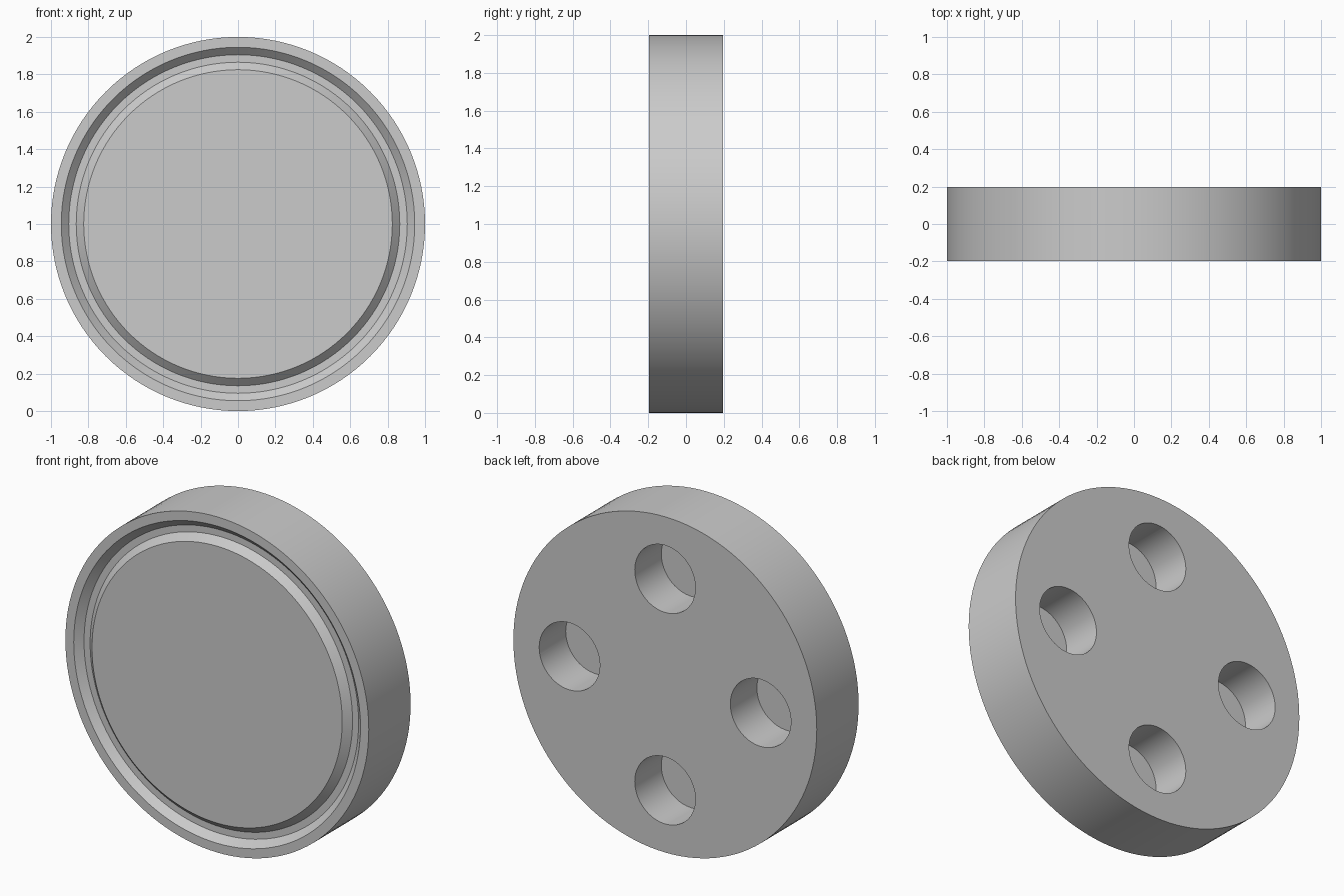
import bpy
import bmesh
from math import pi, sin, cos
from mathutils import Matrix, Vector

cube = bpy.data.objects.get("Cube")
if cube:
    bpy.data.objects.remove(cube, do_unlink=True)

HALF = 0.197        # half thickness of the disc
GROOVE = 0.04       # groove depth in the front face
HOLE_R, HOLE_DEPTH, HOLE_RING = 0.2, 0.25, 0.63
CENTRE = Vector((0, 0, 1))

grey = bpy.data.materials.new("plain grey")
grey.use_nodes = True
colour = (0.6, 0.6, 0.6, 1)
grey.diffuse_color = colour
grey.node_tree.nodes["Principled BSDF"].inputs["Base Color"].default_value = colour


def make_object(name, bm):
    mesh = bpy.data.meshes.new(name)
    bmesh.ops.recalc_face_normals(bm, faces=bm.faces)
    bm.to_mesh(mesh)
    bm.free()
    mesh.materials.append(grey)
    obj = bpy.data.objects.new(name, mesh)
    bpy.context.collection.objects.link(obj)
    return obj


def lathe(name, profile, steps=128):
    """Spin a (radius, y) profile round the y axis and close both ends."""
    bm = bmesh.new()
    verts = [bm.verts.new((r, y, 0)) for r, y in profile]
    edges = [bm.edges.new(pair) for pair in zip(verts, verts[1:])]
    bmesh.ops.spin(bm, geom=verts + edges, cent=(0, 0, 0), axis=(0, 1, 0),
                   angle=2 * pi, steps=steps, use_merge=True)
    bmesh.ops.remove_doubles(bm, verts=bm.verts, dist=0.0001)
    bmesh.ops.holes_fill(bm, edges=[e for e in bm.edges if e.is_boundary], sides=0)
    bmesh.ops.translate(bm, verts=bm.verts, vec=CENTRE)
    return make_object(name, bm)


# Disc with a sloped-wall ring groove in its front face
disc = lathe("disc_body", [
    (0.825, -HALF), (0.865, -HALF + GROOVE), (0.905, -HALF + GROOVE),
    (0.945, -HALF), (1, -HALF), (1, HALF), (0.825, HALF),
])

# Four blind holes cut into the back
bm = bmesh.new()
for i in range(4):
    a = i * pi / 2
    # twice the depth, centred on the back face
    place = Matrix.Translation(CENTRE + Vector((HOLE_RING * cos(a), HALF, HOLE_RING * sin(a))))
    bmesh.ops.create_cone(bm, cap_ends=True, segments=64, radius1=HOLE_R, radius2=HOLE_R,
                          depth=2 * HOLE_DEPTH, matrix=place @ Matrix.Rotation(pi / 2, 4, "X"))
cutter = make_object("hole_cutter", bm)
cutter.hide_render = True

cut = disc.modifiers.new("back holes", "BOOLEAN")
cut.operation = "DIFFERENCE"
cut.solver = "EXACT"
cut.object = cutter

bpy.ops.object.select_all(action="DESELECT")
disc.select_set(True)
bpy.context.view_layer.objects.active = disc
bpy.ops.object.modifier_apply(modifier=cut.name)
bpy.data.objects.remove(cutter, do_unlink=True)
bpy.ops.object.shade_smooth_by_angle(angle=pi / 6)
